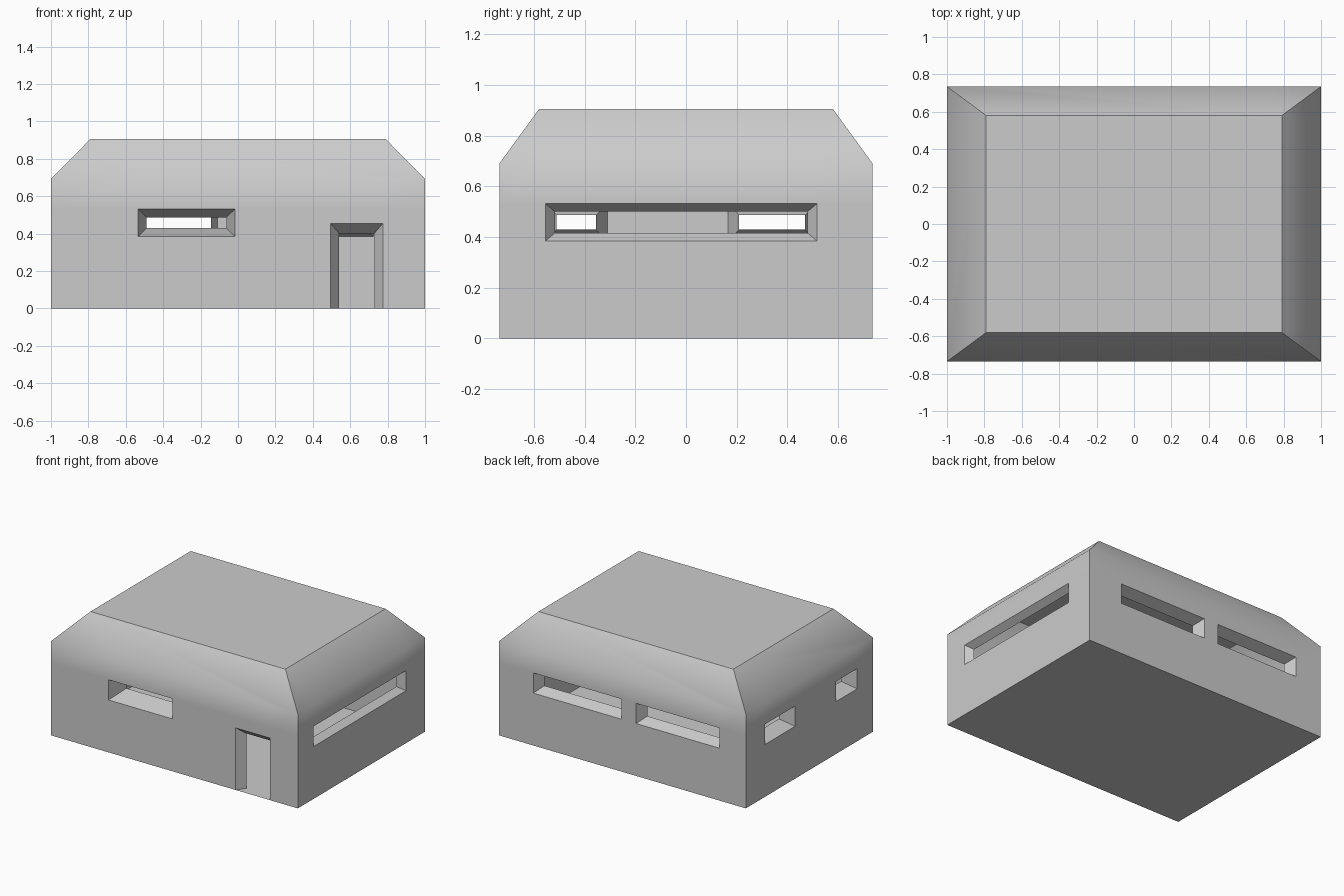
import bpy, bmesh
from mathutils import Vector

if "Cube" in bpy.data.objects:
    bpy.data.objects.remove(bpy.data.objects["Cube"])

HX, HY, EAVE, TOP = 1.0, 0.735, 0.692, 0.905   # wall half sizes, eave and roof heights
RX, RY = 0.79, 0.58                            # flat roof half sizes
Z0, Z1 = 0.384, 0.532                          # firing slit sill and head
LEVELS = [0, Z0, 0.455, Z1, EAVE]

bm = bmesh.new()


def face(pts):
    return bm.faces.new([bm.verts.new(p) for p in pts])


def wall(right, normal, half, dist, top_half, top_dist, openings):
    """One side: wall with holes, splayed reveals and sloped roof edge.
    openings: (u0, u1, v0, v1, side inset, top inset, depth), u runs to the right from outside."""
    right, normal = Vector(right), Vector(normal)

    def p(u, v, d=0.0):
        return right * u + normal * (dist - d) + Vector((0, 0, v))

    us = sorted({-half, half, *[o[0] for o in openings], *[o[1] for o in openings]})
    for a, b in zip(us, us[1:]):
        for c, e in zip(LEVELS, LEVELS[1:]):
            mu, mv = (a + b) / 2, (c + e) / 2
            if not any(o[0] < mu < o[1] and o[2] < mv < o[3] for o in openings):
                face([p(a, c), p(b, c), p(b, e), p(a, e)])
    # splayed reveals, open at the throat
    for u0, u1, v0, v1, iu, iv, d in openings:
        low = v0 + iv if v0 > 0 else 0
        outer = [p(u0, v0), p(u1, v0), p(u1, v1), p(u0, v1)]
        inner = [p(u0 + iu, low, d), p(u1 - iu, low, d),
                 p(u1 - iu, v1 - iv, d), p(u0 + iu, v1 - iv, d)]
        for i in range(4):
            if i == 0 and v0 == 0:
                continue                       # doorway has no sill
            j = (i + 1) % 4
            face([outer[i], outer[j], inner[j], inner[i]])
    # sloped roof edge
    t = dist - top_dist
    face([p(u, EAVE) for u in us] + [p(top_half, TOP, t), p(-top_half, TOP, t)])


# front: slit and doorway
wall((1, 0, 0), (0, -1, 0), HX, HY, RX, RY,
     [(-0.535, -0.015, Z0, Z1, 0.047, 0.045, 0.14),
      (0.495, 0.775, 0, 0.455, 0.045, 0.053, 0.063)])
# right: one long slit
wall((0, 1, 0), (1, 0, 0), HY, HX, RY, RX,
     [(-0.555, 0.517, Z0, Z1, 0.038, 0.032, 0.05)])
# back: two slits
wall((-1, 0, 0), (0, 1, 0), HX, HY, RX, RY,
     [(-0.724, -0.008, Z0, Z1, 0.035, 0.033, 0.08),
      (0.11, 0.785, Z0, Z1, 0.035, 0.033, 0.08)])
# left: two short slits
wall((0, -1, 0), (-1, 0, 0), HY, HX, RY, RX,
     [(-0.515, -0.165, Z0, Z1, 0.045, 0.045, 0.1),
      (0.31, 0.555, Z0, Z1, 0.045, 0.045, 0.1)])
# flat roof and floor
face([(-RX, -RY, TOP), (RX, -RY, TOP), (RX, RY, TOP), (-RX, RY, TOP)])
face([(-HX, -HY, 0), (-HX, HY, 0), (HX, HY, 0), (HX, -HY, 0)])

bmesh.ops.remove_doubles(bm, verts=bm.verts, dist=1e-4)
bm.normal_update()
# smooth only across the eave line, sharp everywhere else
for f in bm.faces:
    f.smooth = True
for e in bm.edges:
    at_eave = all(abs(v.co.z - EAVE) < 1e-3 for v in e.verts)
    if not at_eave and len(e.link_faces) == 2 and e.calc_face_angle() > 0.1:
        e.smooth = False

mesh = bpy.data.meshes.new("bunker")
bm.to_mesh(mesh)
bm.free()
bpy.context.collection.objects.link(bpy.data.objects.new("bunker", mesh))
